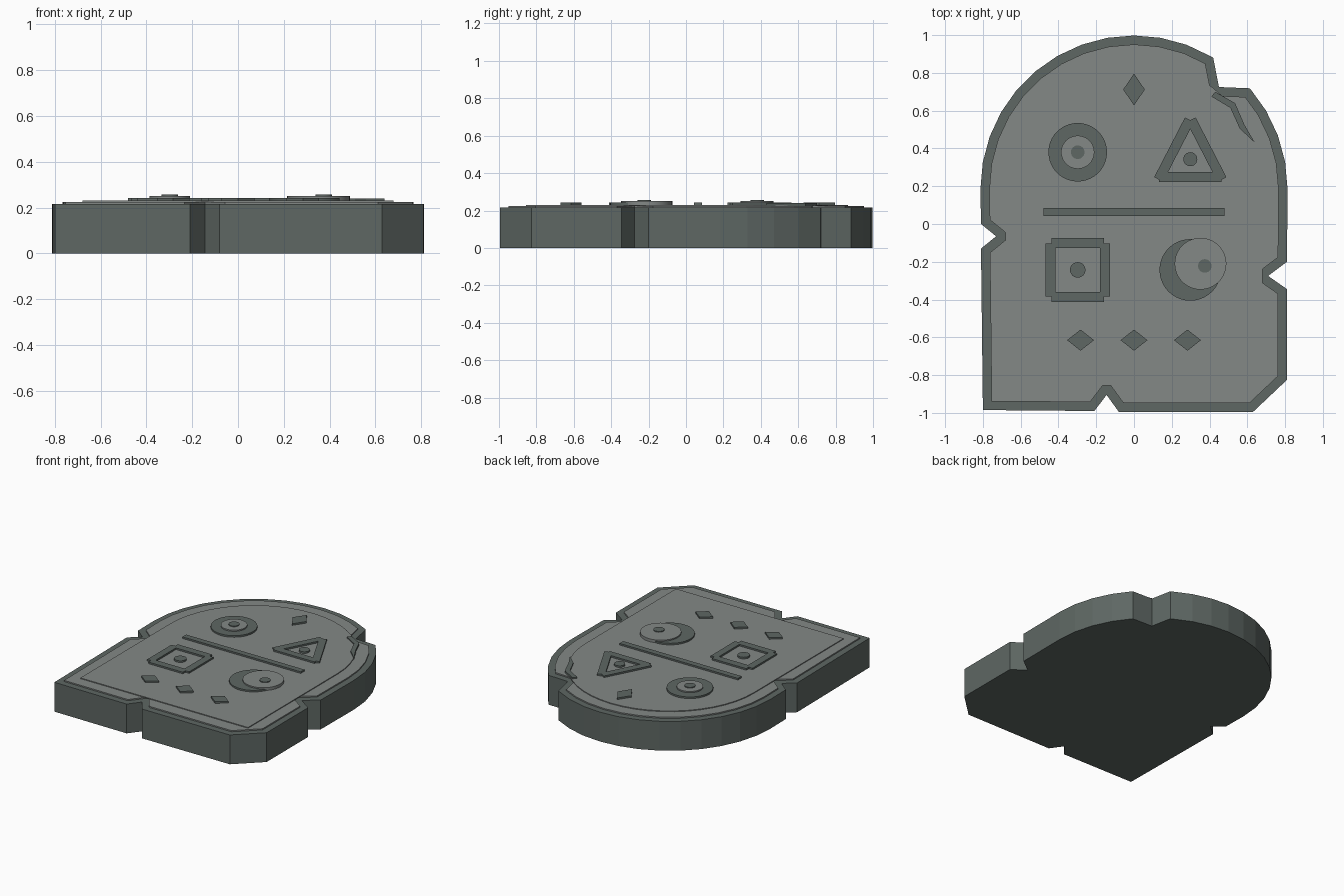
import bpy, bmesh, math
from mathutils import Vector

if "Cube" in bpy.data.objects:
    bpy.data.objects.remove(bpy.data.objects["Cube"])


def material(name, rgb):
    m = bpy.data.materials.new(name)
    m.diffuse_color = (*rgb, 1)
    m.use_nodes = True
    m.node_tree.nodes["Principled BSDF"].inputs["Base Color"].default_value = m.diffuse_color
    return m


DARK = material("dark stone", (0.112, 0.136, 0.126))
LIGHT = material("light stone", (0.228, 0.246, 0.239))


def finish(bm, name, *mats):
    bmesh.ops.recalc_face_normals(bm, faces=bm.faces[:])
    me = bpy.data.meshes.new(name)
    bm.to_mesh(me)
    bm.free()
    for m in mats:
        me.materials.append(m)
    ob = bpy.data.objects.new(name, me)
    bpy.context.collection.objects.link(ob)
    return ob


def prism(bm, points, z0, z1):
    """Extrude a flat outline between two heights and return the top face."""
    base = bm.faces.new([bm.verts.new((x, y, z0)) for x, y in points])
    ext = bmesh.ops.extrude_face_region(bm, geom=[base], use_keep_orig=True)["geom"]
    for v in ext:
        if isinstance(v, bmesh.types.BMVert):
            v.co.z = z1
    return next(f for f in ext if isinstance(f, bmesh.types.BMFace))


def slab(name, points, z0, z1, mat):
    bm = bmesh.new()
    prism(bm, points, z0, z1)
    return finish(bm, name, mat)


def arc(cx, cy, r, a0, a1, n):
    return [(cx + r * math.cos(math.radians(a0 + (a1 - a0) * i / n)),
             cy + r * math.sin(math.radians(a0 + (a1 - a0) * i / n))) for i in range(n + 1)]


def disc(name, cx, cy, r, z0, z1, mat, n=40):
    ob = slab(name, arc(cx, cy, r, 0, 360 - 360 / n, n - 1), z0, z1, mat)
    for p in ob.data.polygons:
        p.use_smooth = abs(p.normal.z) < 0.5
    for e in ob.data.edges:     # keep the rims crisp
        a, b = (ob.data.vertices[i].co.z for i in e.vertices)
        e.use_edge_sharp = abs(a - b) < 1e-6


def diamond(name, cx, cy, w, h):
    slab(name, [(cx + w, cy), (cx, cy + h), (cx - w, cy), (cx, cy - h)], PANEL, SYMBOL, DARK)


def bar(name, cx, cy, length, width, angle=0):
    d = Vector((math.cos(math.radians(angle)), math.sin(math.radians(angle))))
    n = Vector((-d.y, d.x))
    c = Vector((cx, cy))
    slab(name, [c + d * length / 2 * i + n * width / 2 * j
                for i, j in ((-1, -1), (1, -1), (1, 1), (-1, 1))], PANEL, SYMBOL, DARK)


# Heights of the stacked layers
BODY, FACE, PANEL, SYMBOL, DISC, DOT = 0.215, 0.224, 0.230, 0.242, 0.251, 0.257

# Chipped tablet with an arched top, and its inset raised face
outline = [(-0.80, -0.985), (-0.21, -0.99), (-0.145, -0.905), (-0.08, -0.995),
           (0.63, -0.995), (0.81, -0.825), (0.81, -0.345), (0.71, -0.275), (0.81, -0.20)]
outline += arc(0, 0.185, 0.813, 0, 41, 4)
outline += [(0.45, 0.725)]
outline += arc(0, 0.185, 0.813, 59, 70, 1) + arc(0, 0.185, 0.813, 80, 180, 10)
outline += [(-0.81, 0.0), (-0.73, -0.065), (-0.81, -0.13)]
bm = bmesh.new()
top = prism(bm, outline, 0, BODY)
bm.normal_update()
if top.normal.z < 0:
    top.normal_flip()
bmesh.ops.recalc_face_normals(bm, faces=bm.faces[:])
bmesh.ops.inset_region(bm, faces=[top], thickness=0.047, use_even_offset=True,
                       use_boundary=True)
ext = bmesh.ops.extrude_face_region(bm, geom=[top])["geom"]
if top.is_valid:
    bmesh.ops.delete(bm, geom=[top], context='FACES_ONLY')
for v in ext:
    if isinstance(v, bmesh.types.BMVert):
        v.co.z = FACE
for f in bm.faces:
    f.material_index = 1 if f.calc_center_median().z > BODY + 0.001 else 0
finish(bm, "tablet", DARK, LIGHT)

# Thin arched panel behind the symbols
slab("panel", [(-0.68, -0.855), (0.68, -0.855)] + arc(0, 0.185, 0.68, 0, 180, 24),
     FACE, PANEL, LIGHT)

# Divider and diamonds
bar("divider", 0, 0.063, 0.96, 0.043)
diamond("top_diamond", 0, 0.712, 0.057, 0.085)
for i in (-1, 0, 1):
    diamond("lower_diamond", 0.283 * i, -0.615, 0.071, 0.056)

# Ring symbol
disc("ring_disc", -0.298, 0.38, 0.155, PANEL, SYMBOL, DARK)
disc("ring_inner", -0.298, 0.38, 0.088, SYMBOL, DISC, LIGHT)
disc("ring_dot", -0.298, 0.38, 0.036, DISC, DOT, DARK, 24)

# Crescent symbol
disc("crescent_disc", 0.298, -0.243, 0.163, PANEL, SYMBOL, DARK)
disc("crescent_cover", 0.352, -0.21, 0.137, PANEL, DISC, LIGHT)
disc("crescent_dot", 0.375, -0.222, 0.036, DISC, DOT, DARK, 24)

# Square symbol made of four bars
for s in (-1, 1):
    bar("square_bar", -0.298, -0.243 + 0.1435 * s, 0.28, 0.053)
    bar("square_bar", -0.298 + 0.1435 * s, -0.243, 0.28, 0.053, 90)
disc("square_dot", -0.298, -0.243, 0.041, PANEL, SYMBOL, DARK, 24)

# Triangle symbol made of three bars
bar("triangle_bar", 0.298, 0.248, 0.333, 0.053)
for s in (-1, 1):
    bar("triangle_bar", 0.298 + 0.086 * s, 0.394, 0.356, 0.053, 90 + 27.3 * s)
disc("triangle_dot", 0.298, 0.343, 0.037, PANEL, SYMBOL, DARK, 24)

# Crack running from the upper chip
slab("crack", [(0.41, 0.675), (0.51, 0.615), (0.56, 0.505), (0.64, 0.43),
               (0.585, 0.525), (0.535, 0.64), (0.43, 0.70)], FACE, SYMBOL - 0.003, DARK)
